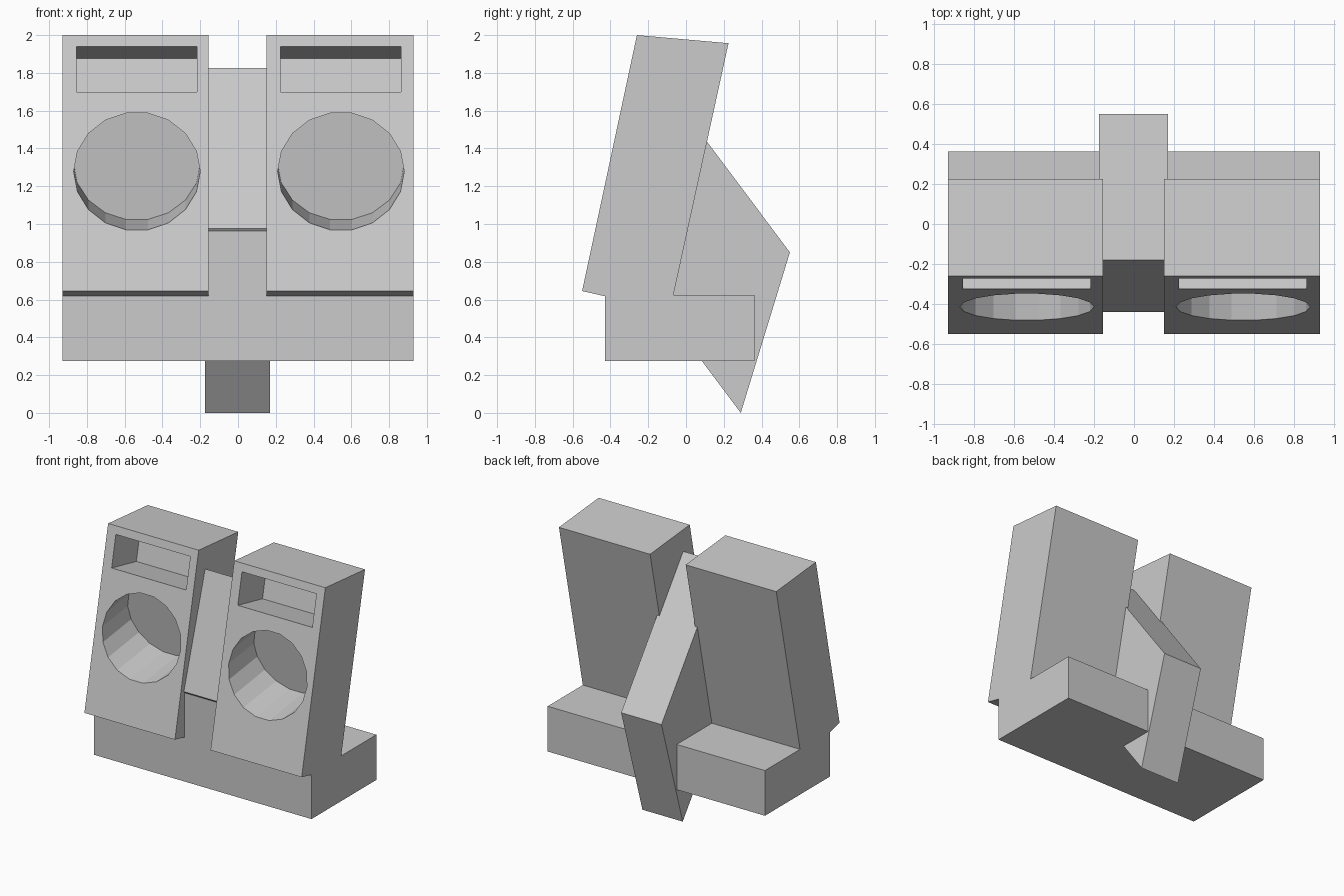
import bpy, bmesh, math
from mathutils import Vector

if "Cube" in bpy.data.objects:
    bpy.data.objects.remove(bpy.data.objects["Cube"])


def prism(name, ring, sweep, helper=False):
    """Solid made by sweeping a closed 3D ring along a vector."""
    bm = bmesh.new()
    face = bm.faces.new([bm.verts.new(p) for p in ring])
    ext = bmesh.ops.extrude_face_region(bm, geom=[face], use_keep_orig=True)
    verts = [e for e in ext["geom"] if isinstance(e, bmesh.types.BMVert)]
    bmesh.ops.translate(bm, verts=verts, vec=sweep)
    bmesh.ops.recalc_face_normals(bm, faces=bm.faces)
    me = bpy.data.meshes.new(name)
    bm.to_mesh(me)
    bm.free()
    ob = bpy.data.objects.new(name, me)
    bpy.context.collection.objects.link(ob)
    ob.hide_render = ob.hide_viewport = helper
    return ob


def side_prism(name, x0, x1, profile, helper=False):
    """Side-view (y, z) profile swept from x0 to x1."""
    return prism(name, [(x0, y, z) for y, z in profile], (x1 - x0, 0, 0), helper)


def rect(y0, y1, z0, z1):
    return [(y0, z0), (y1, z0), (y1, z1), (y0, z1)]


def cut(ob, cutter):
    m = ob.modifiers.new(cutter.name, "BOOLEAN")
    m.operation, m.solver, m.object = "DIFFERENCE", "EXACT", cutter


# Base block and the small post filling the gap above it
side_prism("base", -0.93, 0.93, rect(-0.43, 0.363, 0.275, 0.625))
side_prism("centre_post", -0.155, 0.15, rect(-0.43, -0.1, 0.6, 0.962))

# Slanted block between the two cabinets
side_prism("slanted_brace", -0.175, 0.17,
           [(0.29, 0), (0.55, 0.85), (-0.18, 1.825), (-0.44, 0.975)])

# Two leaning cabinets, each with a slot and a round recess
cabinet = [(-0.55, 0.645), (-0.085, 0.54), (0.225, 1.957), (-0.26, 2.0)]
inward = Vector((0, 0.978, -0.209))
bore = Vector((0, 0.991, 0.132))
bore_up = Vector((0, -0.132, 0.991))
for side, x0, x1, cx in (("left", -0.93, -0.155, -0.535), ("right", 0.15, 0.93, 0.545)):
    body = side_prism(side + "_cabinet", x0, x1, cabinet)

    # Slot recess runs square to the leaning face
    lo, hi = Vector((0, -0.325, 1.70)), Vector((0, -0.273, 1.94))
    corners = [lo - inward * 0.1, lo + inward * 0.31, hi + inward * 0.31, hi - inward * 0.1]
    cut(body, side_prism(side + "_slot_cutter", cx - 0.32, cx + 0.318,
                         [(p.y, p.z) for p in corners], True))

    # Round recess rises slightly towards the back
    start = Vector((cx, -0.414, 1.278)) - bore * 0.3
    angles = [math.tau * i / 18 for i in range(18)]
    ring = [start + Vector((0.335 * math.cos(a), 0, 0)) + bore_up * 0.302 * math.sin(a)
            for a in angles]
    cut(body, prism(side + "_round_cutter", ring, bore * 0.61, True))
